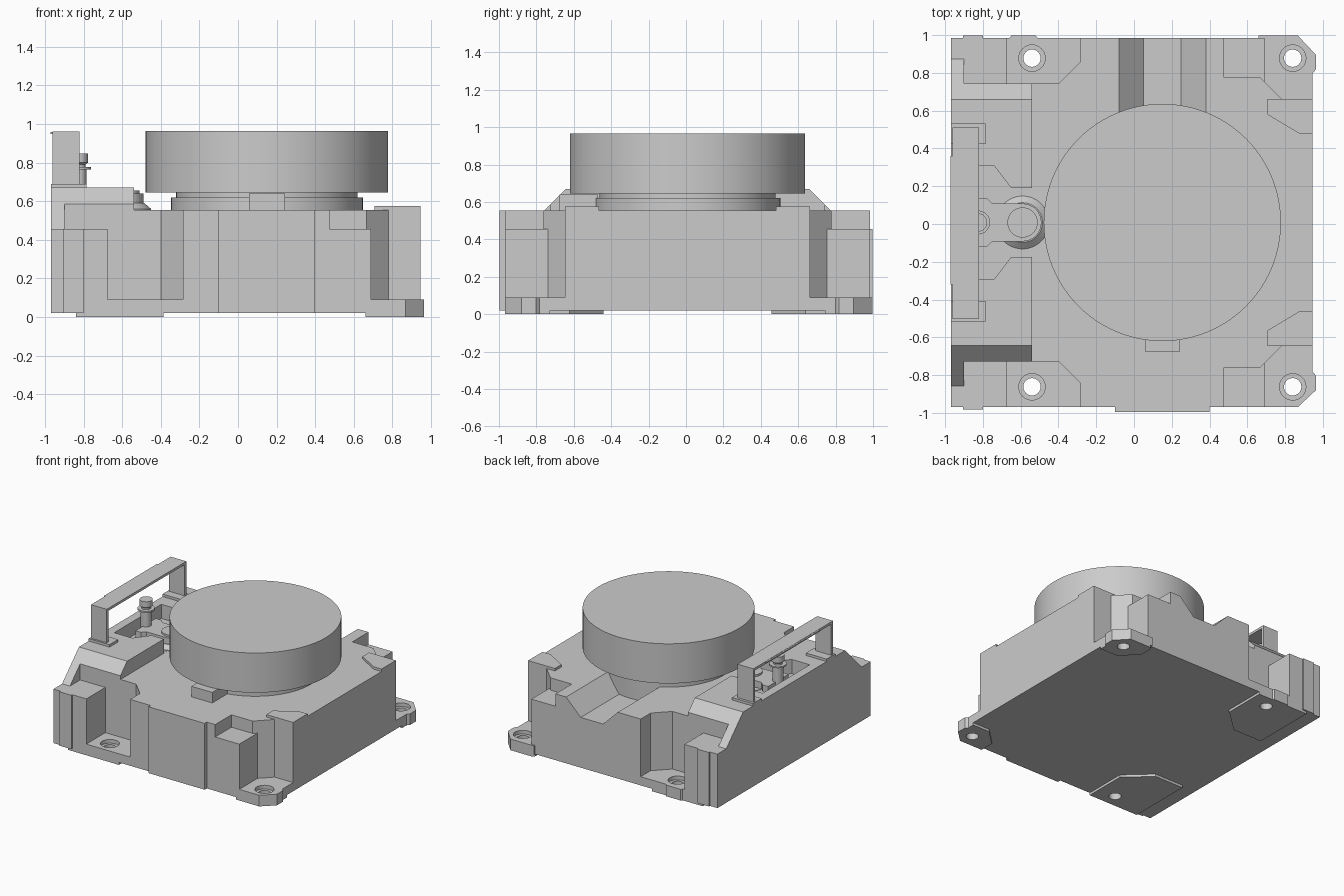
import bpy, bmesh, math

if "Cube" in bpy.data.objects:
    bpy.data.objects.remove(bpy.data.objects["Cube"])

YC = 0.008  # mirror line of the housing
grey = bpy.data.materials.new("grey")
grey.diffuse_color = (0.6, 0.6, 0.6, 1)
grey.use_nodes = True
grey.node_tree.nodes["Principled BSDF"].inputs["Base Color"].default_value = grey.diffuse_color


def finish(name, bm):
    bmesh.ops.recalc_face_normals(bm, faces=bm.faces)
    me = bpy.data.meshes.new(name)
    bm.to_mesh(me)
    bm.free()
    me.materials.append(grey)
    ob = bpy.data.objects.new(name, me)
    bpy.context.collection.objects.link(ob)
    return ob


def prism(name, pts, a, b, axis="z"):
    """Extrude a 2D outline from a to b along the given axis."""
    place = {"z": lambda p, t: (p[0], p[1], t),
             "x": lambda p, t: (t, p[0], p[1]),
             "y": lambda p, t: (p[0], t, p[1])}[axis]
    bm = bmesh.new()
    lo = [bm.verts.new(place(p, a)) for p in pts]
    hi = [bm.verts.new(place(p, b)) for p in pts]
    bm.faces.new(lo)
    bm.faces.new(hi)
    for i in range(len(pts)):
        j = (i + 1) % len(pts)
        bm.faces.new((lo[i], lo[j], hi[j], hi[i]))
    return finish(name, bm)


def box(name, x0, x1, y0, y1, z0, z1):
    return prism(name, [(x0, y0), (x1, y0), (x1, y1), (x0, y1)], z0, z1)


def lathe(name, cx, cy, profile, n=64):
    """Stack of rings (radius, z), capped at both ends."""
    bm = bmesh.new()
    rings = [[bm.verts.new((cx + r * math.cos(2 * math.pi * i / n),
                            cy + r * math.sin(2 * math.pi * i / n), z))
              for i in range(n)] for r, z in profile]
    for a, b in zip(rings, rings[1:]):
        for i in range(n):
            j = (i + 1) % n
            bm.faces.new((a[i], a[j], b[j], b[i]))
    bm.faces.new(rings[0])
    bm.faces.new(rings[-1])
    ob = finish(name, bm)
    smooth(ob)
    return ob


def smooth(ob):
    bpy.ops.object.select_all(action="DESELECT")
    ob.select_set(True)
    bpy.context.view_layer.objects.active = ob
    bpy.ops.object.shade_smooth_by_angle(angle=math.radians(30))


def combine(target, other, op):
    m = target.modifiers.new("join", "BOOLEAN")
    m.operation, m.object, m.solver = op, other, "EXACT"
    bpy.context.view_layer.objects.active = target
    bpy.ops.object.modifier_apply(modifier=m.name)
    bpy.data.objects.remove(other)


def side(pts, s):
    """Outline given as (x, distance from mirror line) on side s."""
    return [(x, YC + s * d) for x, d in pts]


# Main housing block with the corner pockets in its plan
half = [(-.97, .735), (-.40, .735), (-.285, .85), (-.285, .977), (.475, .977),
        (.475, .77), (.665, .77), (.78, .655), (.945, .655)]
housing = prism("housing", side(half, -1) + side(half[::-1], 1), .02, .555)

parts = []
for s in (-1, 1):
    # corner columns and their small outer ribs
    parts.append(prism("column", side([(-.97, .70), (-.675, .70), (-.675, .977), (-.97, .977)], s), .02, .455))
    parts.append(prism("rib", side([(-.905, .9), (-.80, .9), (-.80, .989), (-.905, .989)], s), .02, .455))
    parts.append(prism("step", side([(.475, .74), (.69, .74), (.69, .977), (.475, .977)], s), .02, .455))
    # pocket floors
    parts.append(prism("left_floor", side([(-.70, .70), (-.25, .70), (-.25, .977), (-.70, .977)], s), .02, .09))
    out = .977 if s < 0 else .989
    parts.append(prism("right_flange", side([(.66, .64), (.945, .64), (.945, .79), (.963, .81), (.963, .888),
                                             (.868, out), (.66, out)], s), .02, .09))
    # feet under the corners
    parts.append(prism("left_foot", side([(-.84, .977), (-.84, .45), (-.58, .45), (-.385, .63), (-.385, .977)], s), 0, .03))
    parts.append(prism("right_foot", side([(.66, .977), (.66, .86), (.79, .735), (.945, .735), (.945, .79),
                                           (.963, .81), (.963, .888), (.868, out), (.68, out)], s), 0, .03))
    # raised corner pads on the deck
    parts.append(prism("deck_pad", side([(.706, .655), (.945, .655), (.945, .472), (.873, .472), (.706, .572)], s), .54, .575))
parts.append(prism("back_floor_lip", [(-.67, .97), (-.65, .997), (-.52, .997), (-.50, .97)], 0, .09))
parts.append(box("front_plate", -.10, .40, -.996, -.9, .02, .555))
# Raised ridge along the left side with sloped ends
for x0, x1, d in ((-.97, -.90, .865), (-.905, -.54, .735)):
    z = .67 - (d - .65)
    parts.append(prism("ridge", side([(0, 0)], 1) and [(YC - d, .44), (YC - d, z), (YC - .65, .67),
                 (YC + .65, .67), (YC + d, z), (YC + d, .44)], x0, x1, "x"))
for p in parts:
    combine(housing, p, "UNION")

# Recess in the ridge, rear channel and screw holes
cuts = [prism("recess", side([(-.90, -.30), (-.74, -.30), (-.65, -.182), (-.5, -.182),
                              (-.5, .182), (-.65, .182), (-.74, .30), (-.90, .30)], 1), .556, .8),
        prism("channel", [(-.10, .575), (-.08, .555), (.05, .425), (.25, .425), (.38, .555), (.40, .575)], .42, 1.1, "y")]
for s in (-1, 1):
    for x in (-.54, .84):
        cuts.append(lathe("hole", x, YC + s * .87, [(.046, -.05), (.046, .2)], 32))
        cuts.append(lathe("counterbore", x, YC + s * .87, [(.07, .06), (.07, .2)], 32))
for c in cuts:
    combine(housing, c, "DIFFERENCE")
for poly in housing.data.polygons:
    poly.use_smooth = False

# Large round cap on its stepped neck
lathe("round_cap", .15, YC, [(.498, .42), (.498, .62), (.47, .62), (.47, .645), (.628, .645), (.628, .965)], 96)
box("front_tab", .057, .243, -.675, -.47, .55, .64)

# Handle frame standing on two feet
prism("handle", [(-.502, .68), (-.502, .96), (.512, .96), (.512, .68), (.49, .68),
                 (.49, .94), (-.48, .94), (-.48, .68)], -.96, -.82, "x")
box("handle_lip", -.972, -.955, -.32, .36, .948, .958)
for s in (-1, 1):
    prism("handle_foot", side([(-.97, .415), (-.785, .415), (-.785, .525), (-.97, .525)], s), .66, .69)

# Swing arm, pivot and plunger pin inside the recess
lathe("pivot_base", -.59, YC, [(.14, .55), (.14, .56), (.105, .59)], 48)
arm = [(-.59 + .1 * math.cos(math.radians(a)), YC + .1 * math.sin(math.radians(a))) for a in range(-90, 91, 10)]
prism("swing_arm", arm + [(-.75, YC + .1), (-.78, YC + .13), (-.83, YC + .13),
                          (-.83, YC - .13), (-.78, YC - .13), (-.75, YC - .1)], .585, .64)
lathe("pivot_cap", -.59, YC, [(.08, .63), (.08, .655)], 48)
lathe("plunger_pin", -.825, YC, [(.04, .6), (.04, .765), (.063, .765), (.063, .777), (.035, .777),
                                 (.035, .79), (.048, .80), (.048, .847)], 32)
